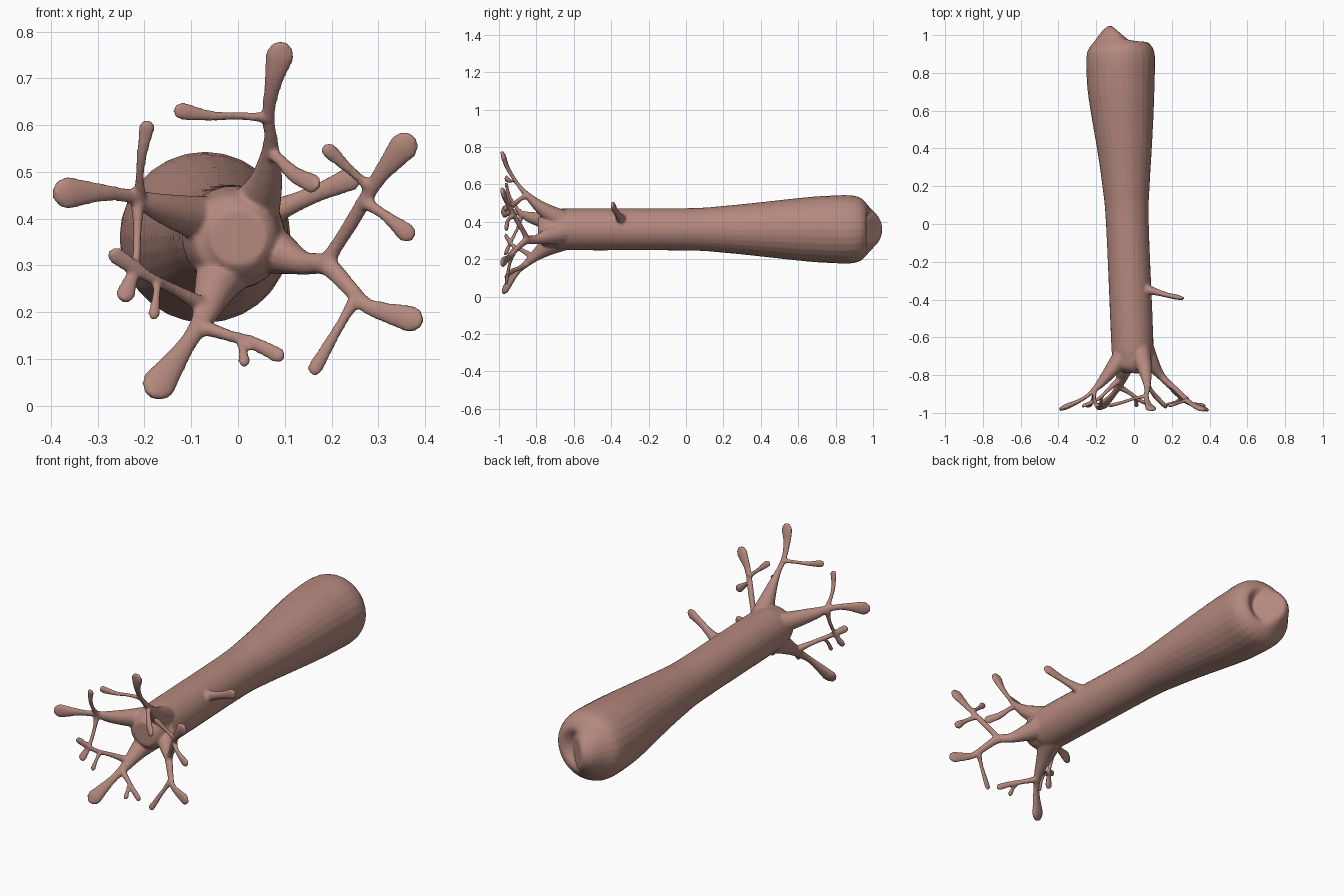
import bpy
import bmesh
import math
from mathutils import Vector

default = bpy.data.objects.get("Cube")
if default:
    bpy.data.objects.remove(default, do_unlink=True)

# One clay-pink colour for the whole body
CLAY = (0.46, 0.25, 0.21, 1)
clay = bpy.data.materials.new("clay_pink")
clay.use_nodes = True
clay.diffuse_color = CLAY
shader = clay.node_tree.nodes["Principled BSDF"]
shader.inputs["Base Color"].default_value = CLAY
shader.inputs["Roughness"].default_value = 0.7

bm = bmesh.new()


def spline(points, steps):
    """Smooth a path of (x, y, z, radius) points."""
    points = [Vector(p) for p in points]
    ends = [points[0]] + points + [points[-1]]
    path = []
    for a, b, c, d in zip(ends, ends[1:], ends[2:], ends[3:]):
        for i in range(steps):
            t = i / steps
            path.append(b + 0.5 * t * (c - a + t * (2 * a - 5 * b + 4 * c - d
                        + t * (3 * (b - c) + d - a))))
    return path + [points[-1]]


def tube(points, sides=14, steps=5, flat=0.0, side_axis=(0, 1, 0), rounded=True):
    """Loft rings along a path, flattening towards the tip."""
    path = spline(points, steps)
    if rounded:
        tip = path[-1]
        forward = (tip - path[-2]).to_3d().normalized() * tip.w
        for reach, scale in ((0.55, 0.8), (0.9, 0.35)):
            path.append(Vector((*(tip.to_3d() + forward * reach), tip.w * scale)))
    rings = []
    for i, p in enumerate(path):
        before, after = path[max(i - 1, 0)], path[min(i + 1, len(path) - 1)]
        along = (after - before).to_3d().normalized()
        wide = along.cross(Vector(side_axis)).normalized()
        deep = along.cross(wide)
        s = i / (len(path) - 1)
        thick = max(p.w * (1 - flat * s ** 1.5), min(p.w, 0.009))
        ring = []
        for k in range(sides):
            a = math.tau * k / sides
            ring.append(bm.verts.new(p.to_3d() + wide * p.w * math.cos(a)
                                     + deep * thick * math.sin(a)))
        rings.append(ring)
    for lower, upper in zip(rings, rings[1:]):
        for k in range(sides):
            n = (k + 1) % sides
            bm.faces.new((lower[k], lower[n], upper[n], upper[k]))
    bm.faces.new(rings[0][::-1])
    bm.faces.new(rings[-1])


def branch(*points, start=0.0, end=0.0):
    """Branch from (x, z, radius) in hundredths, lying on a cup-shaped crown.
    start and end pull it forward towards the front plane."""
    path = []
    for i, (x, z, r) in enumerate(points):
        x, z, r = x / 100, z / 100, r / 100
        d = math.hypot(x, z - 0.36)
        cup = -0.58 - 1.75 * d + 1.9 * d * d
        pull = start + (end - start) * i / (len(points) - 1)
        path.append((x, cup + (-0.96 - cup) * pull, z, r))
    tube(path, flat=0.65)


def twig(*points, start=0.0):
    branch(*points, start=start, end=1.0)


# Trunk: slim shaft swelling to a rounded club at the back
trunk = [(-0.79, 0, 0.06), (-0.76, 0, 0.09), (-0.7, -0.01, 0.105),
         (-0.6, -0.01, 0.112), (0, -0.035, 0.113), (0.2, -0.042, 0.125),
         (0.4, -0.05, 0.145), (0.6, -0.062, 0.167), (0.75, -0.07, 0.179),
         (0.91, -0.07, 0.178), (0.98, -0.07, 0.12), (1, -0.06, 0.07)]
tube([(x, y, 0.36, r) for y, x, r in trunk], sides=28, steps=4,
     side_axis=(0, 0, 1), rounded=False)

# Upper branch and its twigs
branch((3, 41, 6), (6, 48, 3.6), (7, 56, 1.7), (6.5, 62, 1.4), (7.5, 69, 2), (9, 75, 3.2))
twig((6.5, 61.5, 1.2), (0, 62, 0.9), (-6, 62, 1.2), (-12, 63, 2))
twig((7, 54, 1.6), (9, 52.5, 1.3), (12, 49.5, 1.8), (16, 47.5, 2.2))

# Right branch and its twigs
branch((-2, 39, 6), (-10, 40.5, 4.5), (-17, 42.5, 3), (-22, 44.5, 1.7),
       (-28, 45.5, 1.8), (-36.5, 45.5, 3.6))
twig((-21, 44, 1.5), (-21, 49, 1), (-20.5, 54, 1.2), (-19.5, 59.5, 1.8))
twig((-21.5, 43.5, 1.5), (-21.5, 37, 1), (-22, 30, 1.1), (-24, 24, 2.2))

# Lower branch and its twigs
branch((-2, 31, 7), (-5, 25, 4.5), (-7.5, 18.5, 2.5), (-11, 13, 2), (-17, 4.5, 3.8))
twig((-8, 17, 1.8), (-2, 15, 1.3), (3, 13.5, 1.5), (8.5, 10.8, 1.8))
twig((0.5, 14, 1.1), (1, 12, 1), (1.3, 9.5, 1.4), start=0.5)
twig((-7, 21, 2), (-13, 24.5, 1.3), (-19, 27.5, 1.3), (-26, 32, 2))
twig((-17, 26.5, 1.1), (-17.5, 23.5, 0.9), (-18, 19.5, 1.3), start=0.55)

# Left branch, forking into an upper and a lower arm
branch((3, 35, 7), (9, 32.5, 4.5), (14, 30.5, 2.6), (19, 30, 2.2),
       (24, 25, 1.8), (28, 21.2, 1.8), (37, 18.5, 3))
branch((18.5, 30, 2), (21, 34, 1.5), (24.5, 39.5, 1.6), (28, 45.5, 1.6),
       (31, 50, 2), (35.5, 55.5, 3.3))
twig((28, 47, 1.5), (25, 49.5, 1), (19.5, 54.5, 1.8))
twig((27, 43.5, 1.5), (31, 41, 1.2), (36, 37, 2.2))
twig((25.5, 23.5, 1.6), (22, 17.5, 1.1), (16.5, 8, 1.7))

# Side spur on the shaft
tube([(0.05, -0.345, 0.405, 0.04), (0.1, -0.355, 0.425, 0.024),
      (0.17, -0.375, 0.455, 0.02), (0.24, -0.39, 0.485, 0.027)], flat=0.65)

# Fuse everything into one smooth skin
mesh = bpy.data.meshes.new("branching_body")
bmesh.ops.recalc_face_normals(bm, faces=bm.faces)
bm.to_mesh(mesh)
bm.free()
mesh.materials.append(clay)
body = bpy.data.objects.new("branching_body", mesh)
bpy.context.collection.objects.link(body)
bpy.context.view_layer.objects.active = body
body.select_set(True)

remesh = body.modifiers.new("fuse", 'REMESH')
remesh.mode = 'VOXEL'
remesh.voxel_size = 0.006
remesh.use_smooth_shade = True
soften = body.modifiers.new("soften", 'SMOOTH')
soften.factor = 0.5
soften.iterations = 4
for name in ("fuse", "soften"):
    bpy.ops.object.modifier_apply(modifier=name)
bpy.ops.object.shade_smooth()
